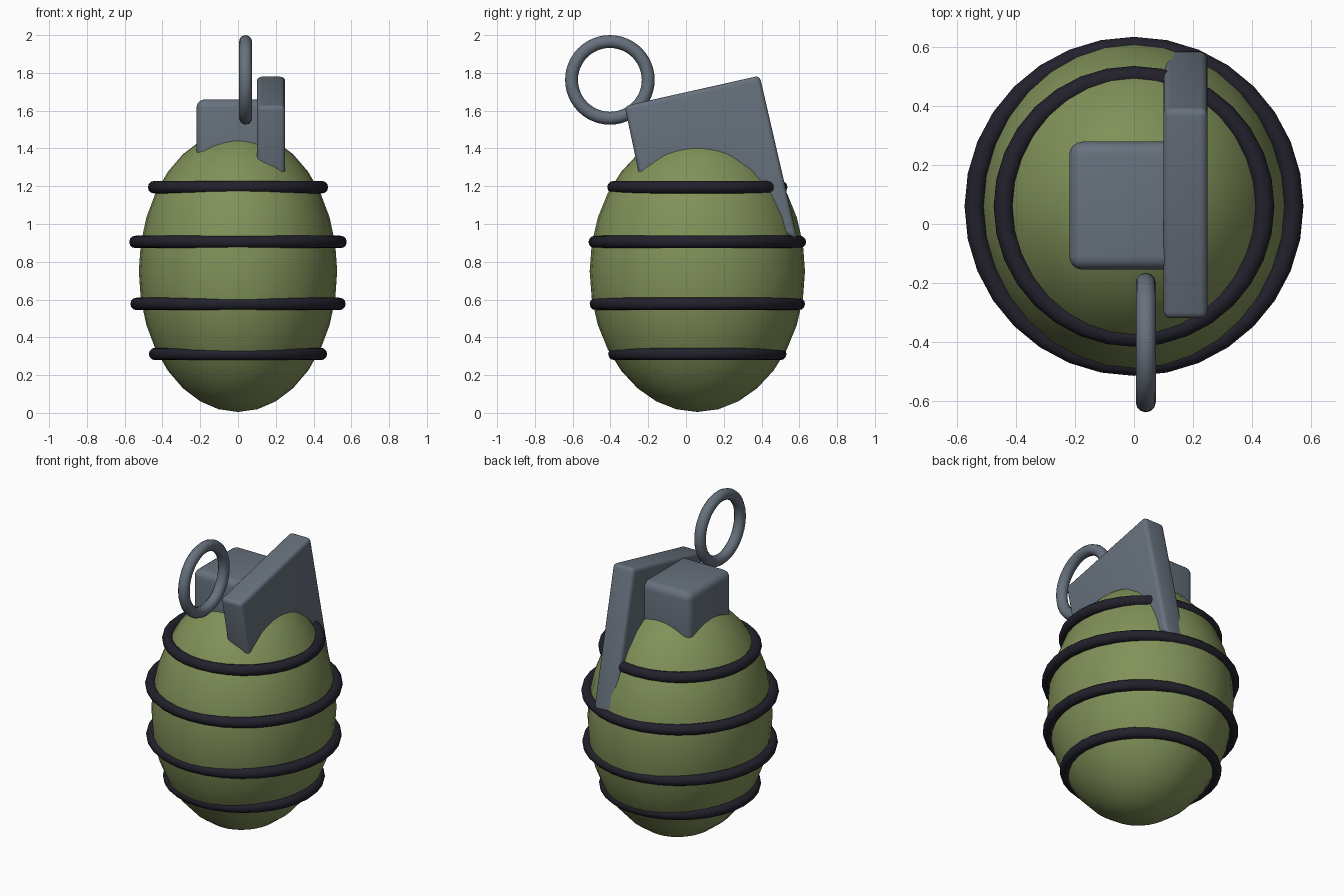
import bpy
import bmesh
from math import pi

cube = bpy.data.objects.get("Cube")
if cube:
    bpy.data.objects.remove(cube, do_unlink=True)


def material(name, rgb):
    mat = bpy.data.materials.new(name)
    mat.use_nodes = True
    mat.diffuse_color = (*rgb, 1)
    mat.node_tree.nodes["Principled BSDF"].inputs["Base Color"].default_value = (*rgb, 1)
    return mat


OLIVE = material("olive green", (0.22, 0.285, 0.10))
STEEL = material("blue grey steel", (0.135, 0.165, 0.205))
BLACK = material("dark rubber", (0.016, 0.015, 0.025))
CENTRE_Y = 0.06


def finish(obj, name, mat):
    obj.name = name
    obj.data.materials.append(mat)
    bpy.ops.object.select_all(action="DESELECT")
    obj.select_set(True)
    bpy.context.view_layer.objects.active = obj
    bpy.ops.object.shade_smooth_by_angle(angle=pi / 3)


def torus(name, mat, location, outer, minor, rotation=(0, 0, 0), sides=32):
    bpy.ops.mesh.primitive_torus_add(
        location=location, rotation=rotation, major_radius=outer - minor,
        minor_radius=minor, major_segments=sides, minor_segments=12)
    finish(bpy.context.object, name, mat)


def slab(name, mat, profile, x0, x1, bevel):
    """Side profile in y and z, extruded along x, with rounded edges."""
    bm = bmesh.new()
    face = bm.faces.new([bm.verts.new((x0, y, z)) for y, z in profile])
    top = bmesh.ops.extrude_face_region(bm, geom=[face])["geom"]
    moved = [v for v in top if isinstance(v, bmesh.types.BMVert)]
    bmesh.ops.translate(bm, verts=moved, vec=(x1 - x0, 0, 0))
    bmesh.ops.recalc_face_normals(bm, faces=bm.faces)
    bmesh.ops.bevel(bm, geom=bm.edges[:], offset=bevel, segments=4,
                    profile=0.5, affect="EDGES")
    mesh = bpy.data.meshes.new(name)
    bm.to_mesh(mesh)
    bm.free()
    obj = bpy.data.objects.new(name, mesh)
    bpy.context.collection.objects.link(obj)
    finish(obj, name, mat)


# Egg-shaped body
bpy.ops.mesh.primitive_uv_sphere_add(segments=32, ring_count=16, radius=1,
                                     location=(0, CENTRE_Y, 0.75))
body = bpy.context.object
body.scale = (0.525, 0.57, 0.745)
finish(body, "body", OLIVE)

# Bands around the body
for i, (z, outer) in enumerate([(0.312, 0.472), (0.577, 0.57),
                                (0.905, 0.576), (1.195, 0.477)]):
    torus(f"band_{i + 1}", BLACK, (0, CENTRE_Y, z), outer, 0.033)

# Cap block on top
slab("cap_block", STEEL,
     [(-0.155, 1.25), (0.28, 1.25), (0.28, 1.66), (-0.155, 1.66)],
     -0.22, 0.16, 0.045)

# Slanted safety lever
slab("lever", STEEL,
     [(-0.235, 1.2), (-0.325, 1.625), (0.39, 1.785), (0.59, 0.92)],
     0.10, 0.25, 0.025)

# Pull ring
torus("pull_ring", STEEL, (0.04, -0.403, 1.763), 0.237, 0.034,
      rotation=(0, pi / 2, 0), sides=48)
